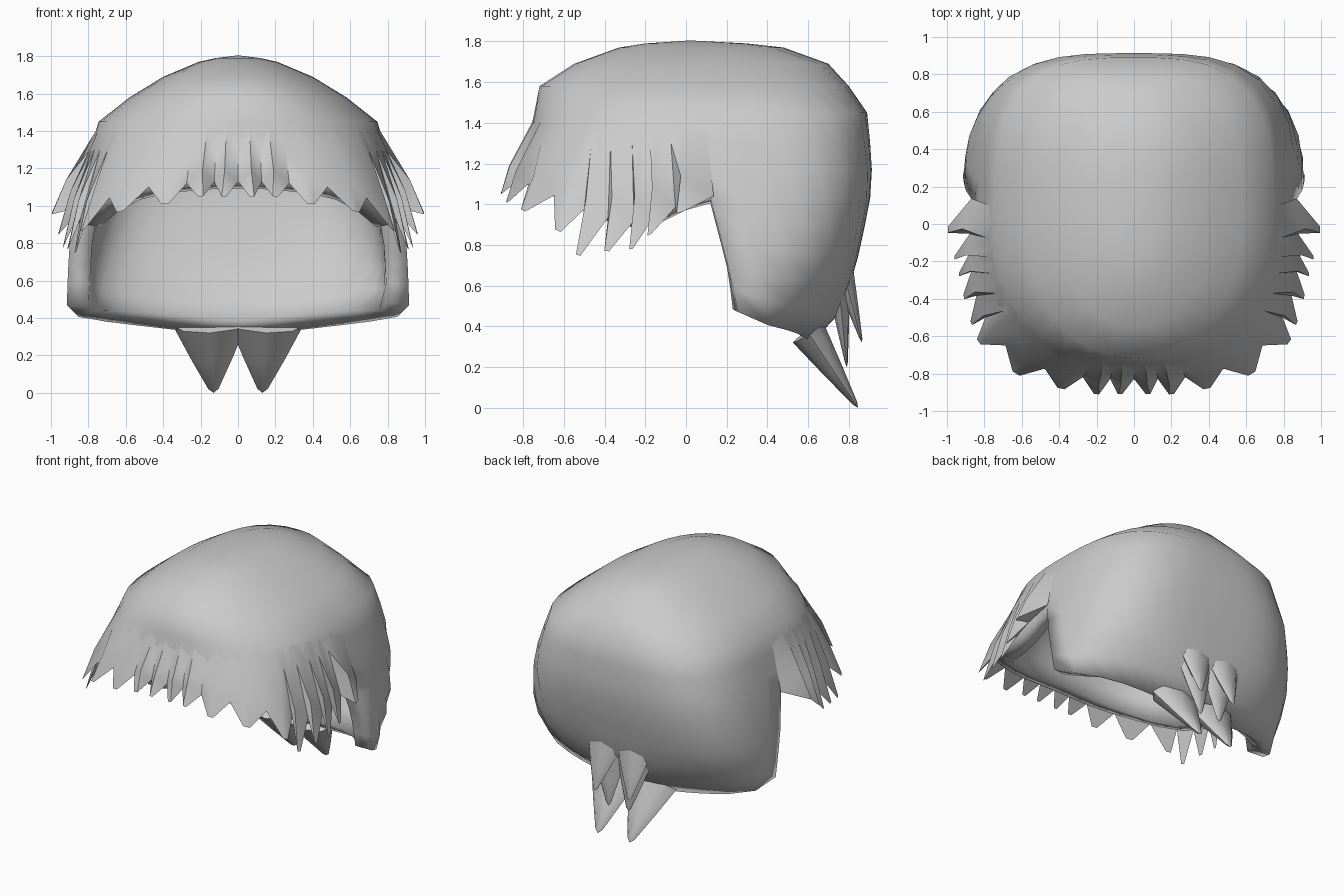
import bpy, bmesh, math
from mathutils import Vector

if "Cube" in bpy.data.objects:
    bpy.data.objects.remove(bpy.data.objects["Cube"])

# cross-sections of the cap: z, centre y, front y, back y, half width, front / back squareness
RINGS = [(1.79, .03, -.20, .30, .12, 2.2, 2.4), (1.77, .04, -.33, .48, .21, 2.2, 2.4),
         (1.69, .06, -.55, .70, .40, 2.2, 2.5), (1.58, .07, -.72, .80, .58, 2.2, 2.7),
         (1.45, .08, -.745, .89, .745, 2.4, 3.1), (1.20, .10, -.80, .915, .82, 2.9, 3.4),
         (1.03, .12, -.84, .905, .86, 3.0, 3.4), (.80, .18, -.86, .86, .90, 3, 3.2),
         (.64, .22, -.86, .82, .91, 3, 2.7), (.46, .26, -.86, .75, .915, 3, 1.9),
         (.30, .28, -.86, .60, .915, 3, 1.6)]


def section(z):
    for a, b in zip(RINGS, RINGS[1:]):
        if z >= b[0]:
            t = (a[0] - z) / (a[0] - b[0])
            return [p + (q - p) * t for p, q in zip(a, b)]
    return RINGS[-1]


def surf(ang, z, grow=0):
    _, yc, f, b, w, nf, nb = section(z)
    dx, dy = math.cos(ang), math.sin(ang)
    d, n = (b - yc, nb) if dy > 0 else (yc - f, nf)
    r = (abs(dx / w) ** n + abs(dy / d) ** n) ** (-1 / n) + grow
    return Vector((dx * r, yc + dy * r, z))


def finish(name, bm, angle):
    bmesh.ops.recalc_face_normals(bm, faces=bm.faces)
    me = bpy.data.meshes.new(name)
    bm.to_mesh(me)
    bm.free()
    ob = bpy.data.objects.new(name, me)
    bpy.context.collection.objects.link(ob)
    bpy.ops.object.select_all(action='DESELECT')
    ob.select_set(True)
    bpy.context.view_layer.objects.active = ob
    bpy.ops.object.shade_smooth_by_angle(angle=math.radians(angle))
    return ob


def fringe_hem(s):
    # high over the forehead, lowest at the temples
    f = max(0, -s)
    return 1.03 + .09 * f ** 3 - .13 * math.sin(math.pi * min(1, f / .9)) ** 2


# hair cap: full dome down to the fringe line, back half continues to the nape
N = 40
bm = bmesh.new()
cols = []
for i in range(N):
    a = 2 * math.pi * i / N
    s = math.sin(a)
    hem = fringe_hem(s)
    zs = [r[0] for r in RINGS[:5]] + [1.45 + (hem - 1.45) * k / 3 for k in (1, 2, 3)]
    if s > -1e-6:
        hem = .47 - .16 * max(0, s) ** .5
        zs += [1.03 + (hem - 1.03) * k / 5 for k in range(1, 6)]
    cols.append([bm.verts.new(surf(a, z)) for z in zs])
crown = bm.verts.new((0, .02, 1.805))
for i in range(N):
    c, d = cols[i], cols[(i + 1) % N]
    bm.faces.new((crown, c[0], d[0]))
    for k in range(min(len(c), len(d)) - 1):
        bm.faces.new((c[k], c[k + 1], d[k + 1], d[k]))
cap = finish("hair_cap", bm, 50)
sol = cap.modifiers.new("thickness", 'SOLIDIFY')
sol.thickness = .12
sol.offset = -1

# fringe: one folded skirt with pointed tips and creases between them
TIPS = [(.995, -.03, .96), (.96, -.18, .85), (.935, -.27, .78), (.91, -.39, .77), (.87, -.53, .75),
        (.83, -.63, .87), (.63, -.80, .97), (.39, -.88, 1.01), (.20, -.91, 1.05), (.075, -.91, 1.05)]
tips = [Vector(t) for t in TIPS]
tips += [Vector((-t.x, t.y, t.z)) for t in reversed(tips)]
angs = [math.atan2(t.y - .1, t.x) for t in tips]
angs = [a if a < .5 else a - 2 * math.pi for a in angs]
cuts = [.02] + [(p + q) / 2 for p, q in zip(angs, angs[1:])] + [-math.pi - .02]
bm = bmesh.new()
notches = []
for a in cuts:
    hem = fringe_hem(math.sin(a)) + .01
    notches.append([bm.verts.new(surf(a, z, g)) for z, g in ((1.42, -.004), (1.30, .004), (hem, .012))])
for tip, a, n0, n1 in zip(tips, angs, notches, notches[1:]):
    top = bm.verts.new(surf(a, 1.42, -.004))
    root = surf(a, 1.36)
    w = (n0[2].co - n1[2].co) * .09
    mid = bm.verts.new(root.lerp(tip, .55) + (tip - Vector((0, .1, tip.z))).normalized() * .025)
    ends = [bm.verts.new(tip + w), bm.verts.new(tip - w)]
    for n, e in ((n0, ends[0]), (n1, ends[1])):
        bm.faces.new((top, n[0], n[1]))
        bm.faces.new((top, n[1], mid))
        bm.faces.new((mid, n[1], n[2]))
        bm.faces.new((mid, n[2], e))
    bm.faces.new((mid, *ends))
    bm.faces.new((n0[2], n1[2], ends[1], ends[0]))
finish("fringe", bm, 40)


def spike(bm, base, tip, side, width, depth):
    axis = (tip - base).normalized()
    side = (side - axis * side.dot(axis)).normalized()
    out = axis.cross(side)
    rings = []
    for t, k in ((0, 1), (.5, .56), (.94, .14)):
        c = base.lerp(tip, t)
        rings.append([bm.verts.new(c + side * (math.cos(j * math.pi / 4) * width / 2 * k)
                                   + out * (math.sin(j * math.pi / 4) * depth * k)) for j in range(8)])
    end = bm.verts.new(tip)
    for j in range(8):
        m = (j + 1) % 8
        for p, q in zip(rings, rings[1:]):
            bm.faces.new((p[j], p[m], q[m], q[j]))
        bm.faces.new((rings[-1][j], rings[-1][m], end))
    bm.faces.new(rings[0])


# nape strands: root, tip, root width, root depth
NAPE = [((.15, .60, .37), (.13, .845, .0), .40, .09), ((.10, .755, .56), (.08, .79, .20), .28, .05),
        ((.12, .775, .66), (.14, .865, .32), .28, .05)]
bm = bmesh.new()
for root, tip, width, depth in NAPE:
    for s in (1, -1):
        spike(bm, Vector((root[0] * s, root[1], root[2])), Vector((tip[0] * s, tip[1], tip[2])),
              Vector((1, 0, 0)), width, depth)
finish("nape_strands", bm, 45)
